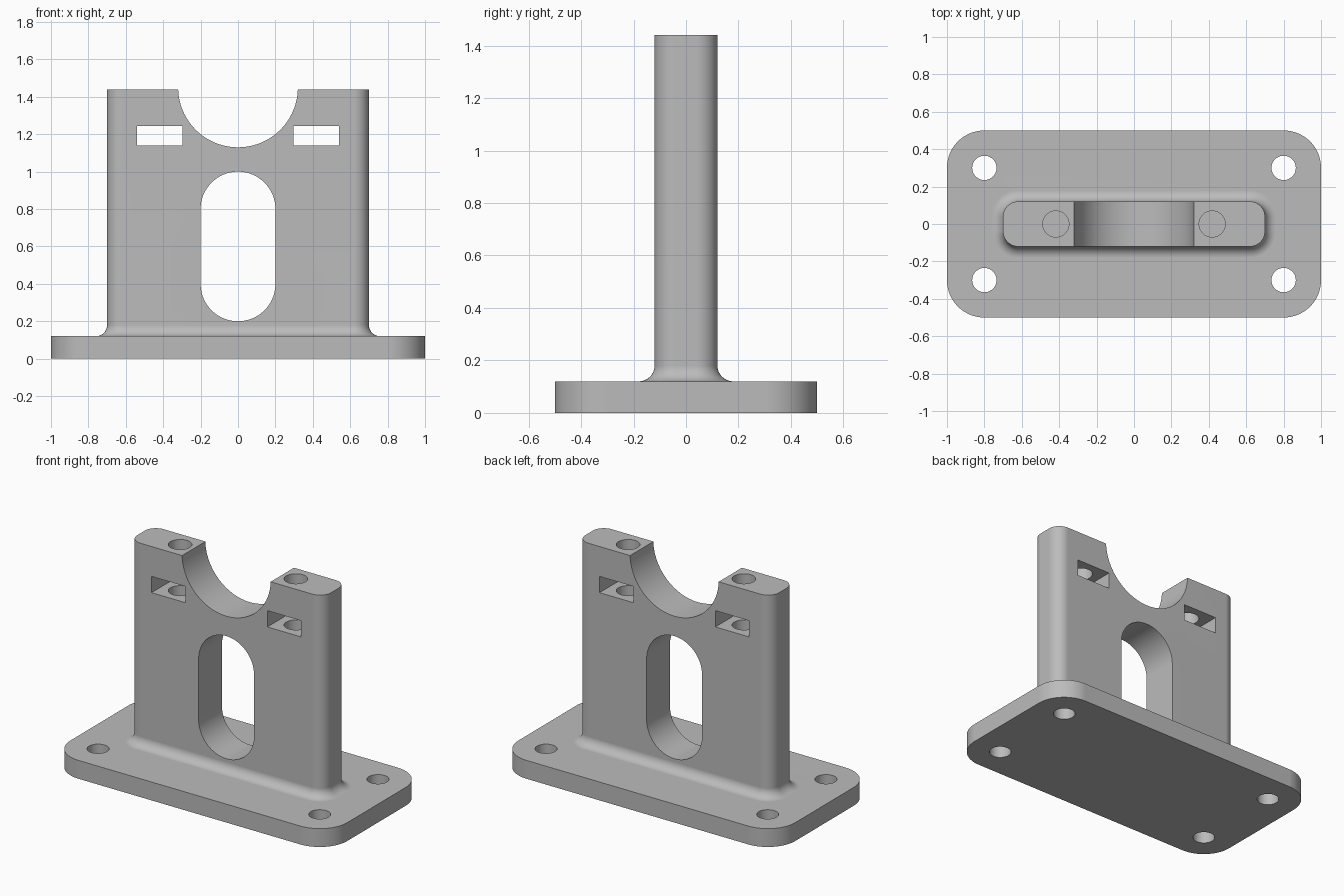
import bpy
import bmesh
from math import cos, sin, pi, radians
from mathutils import Matrix

default = bpy.data.objects.get("Cube")
if default:
    bpy.data.objects.remove(default, do_unlink=True)

grey = bpy.data.materials.new("plain grey")
grey.use_nodes = True
grey.diffuse_color = (0.5, 0.5, 0.5, 1)
grey.node_tree.nodes["Principled BSDF"].inputs["Base Color"].default_value = (0.5, 0.5, 0.5, 1)


def rounded_rect(hx, hy, r, steps=12):
    """Counter-clockwise outline of a rectangle with round corners."""
    points = []
    for corner, (sx, sy) in enumerate(((1, 1), (-1, 1), (-1, -1), (1, -1))):
        for i in range(steps + 1):
            a = (corner + i / steps) * pi / 2
            points.append((sx * (hx - r) + r * cos(a), sy * (hy - r) + r * sin(a)))
    return points


def loft(name, layers, matrix=Matrix()):
    """Closed solid through a stack of (outline, height) layers."""
    bm = bmesh.new()
    rings = [[bm.verts.new((x, y, z)) for x, y in outline] for outline, z in layers]
    for low, high in zip(rings, rings[1:]):
        for i in range(len(low)):
            j = (i + 1) % len(low)
            bm.faces.new((low[i], low[j], high[j], high[i]))
    bm.faces.new(rings[0][::-1])
    bm.faces.new(rings[-1])
    bmesh.ops.remove_doubles(bm, verts=bm.verts, dist=1e-5)
    bmesh.ops.transform(bm, matrix=matrix, verts=bm.verts)
    bmesh.ops.recalc_face_normals(bm, faces=bm.faces)
    mesh = bpy.data.meshes.new(name)
    bm.to_mesh(mesh)
    bm.free()
    mesh.materials.append(grey)
    obj = bpy.data.objects.new(name, mesh)
    bpy.context.collection.objects.link(obj)
    return obj


def circle(r, cx=0, cy=0, n=64):
    return [(cx + r * cos(2 * pi * i / n), cy + r * sin(2 * pi * i / n)) for i in range(n)]


def combine(target, tool, operation):
    """Apply a boolean and discard the tool."""
    tool.hide_render = True
    mod = target.modifiers.new("combine", 'BOOLEAN')
    mod.operation = operation
    mod.solver = 'EXACT'
    mod.object = tool
    bpy.context.view_layer.objects.active = target
    bpy.ops.object.modifier_apply(modifier=mod.name)
    bpy.data.objects.remove(tool, do_unlink=True)


def cut_along_y(outline, z):
    """Cutter running front to back through the upright, centred at height z."""
    matrix = Matrix.Translation((0, 0, z)) @ Matrix.Rotation(radians(90), 4, 'X')
    combine(bracket, loft("cutter", [(outline, -0.4), (outline, 0.4)], matrix), 'DIFFERENCE')


def cut_down(x, y, r, bottom, top):
    outline = circle(r, x, y)
    combine(bracket, loft("cutter", [(outline, bottom), (outline, top)]), 'DIFFERENCE')


# Base plate
plate = rounded_rect(1.0, 0.5, 0.2, 20)
bracket = loft("bearing_bracket", [(plate, 0), (plate, 0.12)])

# Upright with a concave fillet at its foot
fillet = 0.06
layers = [(rounded_rect(0.7 + fillet, 0.12 + fillet, 0.08 + fillet), 0.06)]
for i in range(9):
    a = i / 8 * pi / 2
    grow = fillet * (1 - sin(a))
    layers.append((rounded_rect(0.7 + grow, 0.12 + grow, 0.08 + grow),
                   0.12 + fillet * (1 - cos(a))))
layers.append((rounded_rect(0.7, 0.12, 0.08), 1.44))
combine(bracket, loft("upright", layers), 'UNION')

# Half-round bearing seat and oval window
cut_along_y(circle(0.32, n=96), 1.45)
cut_along_y(rounded_rect(0.2, 0.4, 0.1999, 20), 0.6)

for side in (-1, 1):
    # Nut slot and the blind bolt hole crossing it
    x = side * 0.418
    slot = [(x + dx, dz) for dx, dz in
            ((-0.122, -0.053), (0.122, -0.053), (0.122, 0.053), (-0.122, 0.053))]
    cut_along_y(slot, 1.192)
    cut_down(x, 0, 0.07, 0.94, 1.6)
    # Mounting holes in the plate
    for end in (-1, 1):
        cut_down(side * 0.8, end * 0.3, 0.065, -0.1, 0.3)

# Smooth curves with crisp edges
bpy.ops.object.select_all(action='DESELECT')
bracket.select_set(True)
bpy.context.view_layer.objects.active = bracket
bpy.ops.object.shade_smooth_by_angle(angle=radians(30))
weighted = bracket.modifiers.new("even_shading", 'WEIGHTED_NORMAL')
weighted.keep_sharp = True
